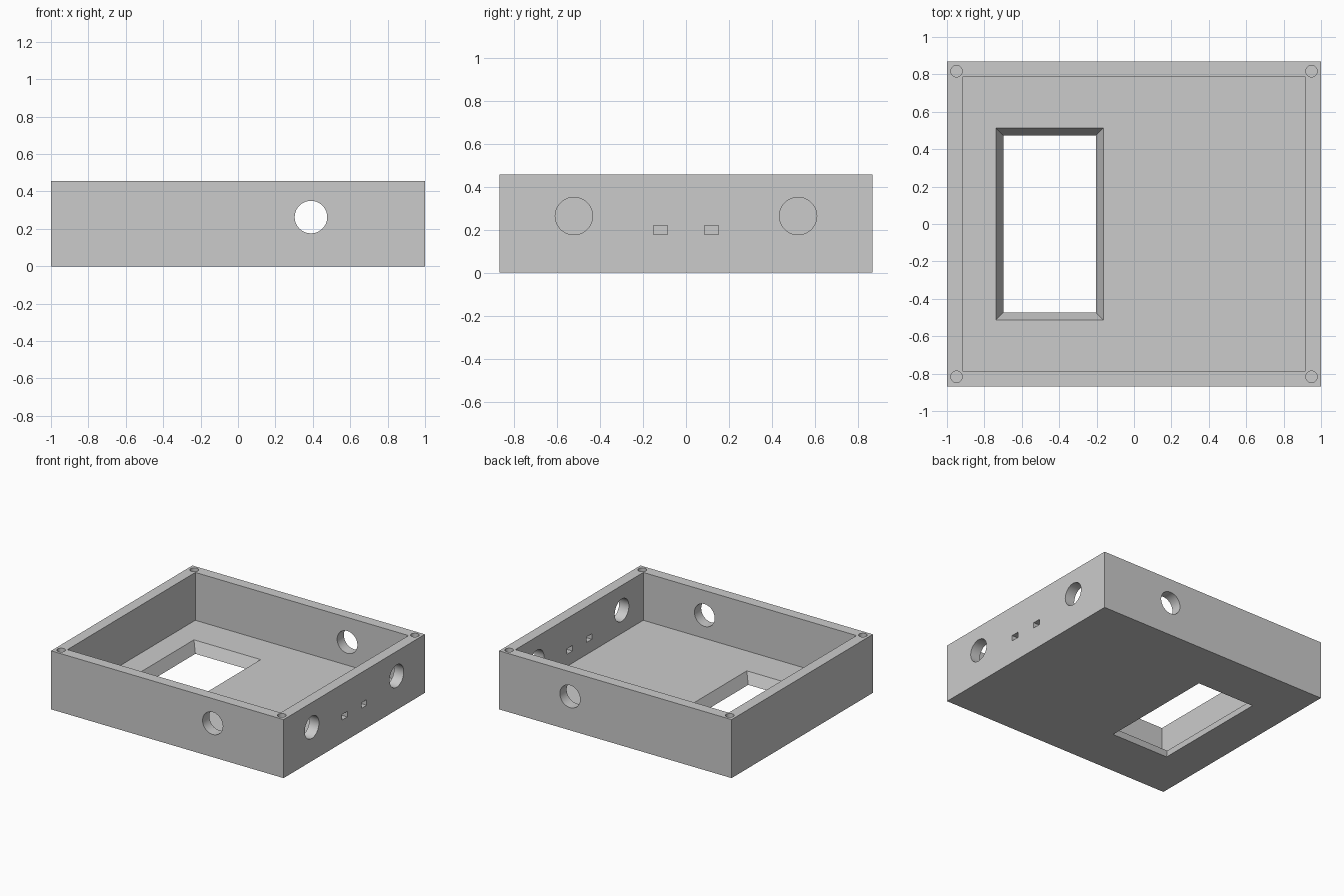
import bpy
import bmesh
import math
from mathutils import Matrix

if "Cube" in bpy.data.objects:
    bpy.data.objects.remove(bpy.data.objects["Cube"], do_unlink=True)

HALF_X, HALF_Y, HEIGHT, WALL = 1.0, 0.868, 0.455, 0.083

grey = bpy.data.materials.new("plain_grey")
grey.use_nodes = True
colour = (0.6, 0.6, 0.6, 1)
grey.diffuse_color = colour
grey.node_tree.nodes["Principled BSDF"].inputs["Base Color"].default_value = colour


def finish(name, bm):
    mesh = bpy.data.meshes.new(name)
    bm.to_mesh(mesh)
    bm.free()
    mesh.materials.append(grey)
    obj = bpy.data.objects.new(name, mesh)
    bpy.context.collection.objects.link(obj)
    return obj


def block(name, low, high, flare=0.0):
    """Box between two corners; flare widens its top on every side."""
    bm = bmesh.new()
    bmesh.ops.create_cube(bm, size=1)
    for v in bm.verts:
        grow = flare if v.co.z > 0 else 0
        for i in range(3):
            side = 1 if v.co[i] > 0 else -1
            v.co[i] = (high if side > 0 else low)[i] + (side * grow if i < 2 else 0)
    return finish(name, bm)


def rod(name, centre, radius, length, axis):
    turn = {"x": Matrix.Rotation(math.pi / 2, 4, "Y"),
            "y": Matrix.Rotation(math.pi / 2, 4, "X"),
            "z": Matrix.Identity(4)}[axis]
    bm = bmesh.new()
    bmesh.ops.create_cone(bm, cap_ends=True, segments=48, radius1=radius,
                          radius2=radius, depth=length,
                          matrix=Matrix.Translation(centre) @ turn)
    return finish(name, bm)


# Solid body of the open tray
tray = block("enclosure_tray", (-HALF_X, -HALF_Y, 0), (HALF_X, HALF_Y, HEIGHT))

# Inner cavity, open at the top
inner_x, inner_y = HALF_X - WALL, HALF_Y - WALL
cutters = [block("cavity_cutter", (-inner_x, -inner_y, WALL), (inner_x, inner_y, 1))]

# Display window in the floor, with sloping sides
cx, hx, hy, slope = -0.451, 0.247, 0.473, 0.04
cutters.append(block("window_cutter",
                     (cx - hx + slope, -hy + slope, -WALL),
                     (cx + hx - slope, hy - slope, 2 * WALL), flare=3 * slope))

for s in (-1, 1):
    # Round holes in the front and back walls
    cutters.append(rod("wall_hole_cutter", (0.39, s * HALF_Y, 0.263), 0.087, 0.3, "y"))
    # Round holes and small slots in the +x wall
    cutters.append(rod("side_hole_cutter", (HALF_X, s * 0.521, 0.263), 0.087, 0.3, "x"))
    y = s * 0.119
    cutters.append(block("slot_cutter", (0.85, y - 0.033, 0.177), (1.1, y + 0.033, 0.22)))
    # Blind screw holes in the rim corners
    for t in (-1, 1):
        cutters.append(rod("screw_hole_cutter", (s * 0.949, t * 0.817, HEIGHT),
                           0.031, 0.5, "z"))

# Cut every opening, then discard the cutters
bpy.ops.object.select_all(action="DESELECT")
tray.select_set(True)
bpy.context.view_layer.objects.active = tray
for cutter in cutters:
    cutter.hide_render = True
    mod = tray.modifiers.new("opening", "BOOLEAN")
    mod.operation = "DIFFERENCE"
    mod.solver = "EXACT"
    mod.object = cutter
    bpy.ops.object.modifier_apply(modifier=mod.name)
    bpy.data.objects.remove(cutter, do_unlink=True)

bpy.ops.object.shade_smooth_by_angle(angle=math.radians(30))
